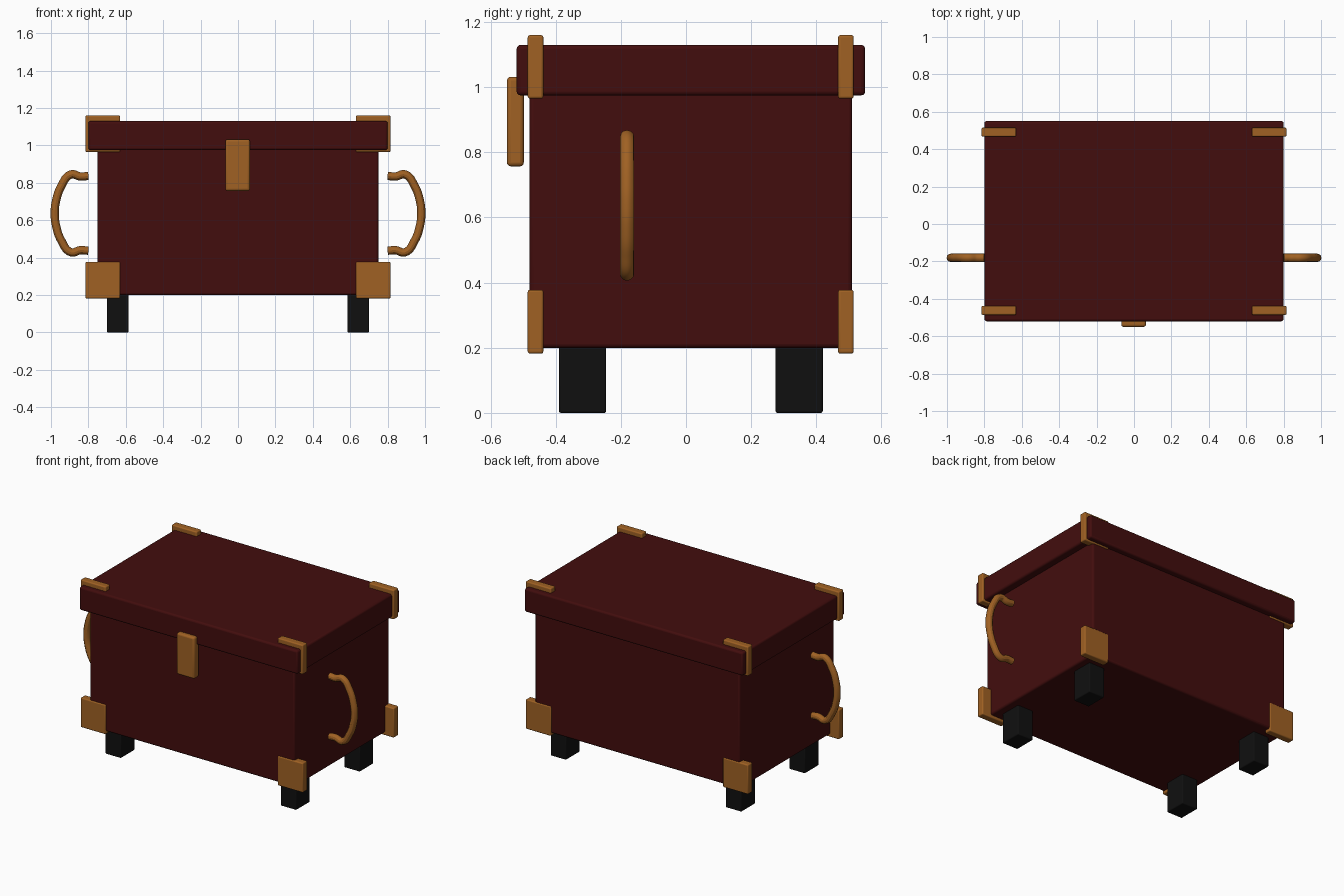
import bpy

cube = bpy.data.objects.get("Cube")
if cube:
    bpy.data.objects.remove(cube, do_unlink=True)


def material(name, rgb):
    m = bpy.data.materials.new(name)
    m.use_nodes = True
    m.diffuse_color = (*rgb, 1)
    bsdf = next(n for n in m.node_tree.nodes if n.type == 'BSDF_PRINCIPLED')
    bsdf.inputs["Base Color"].default_value = (*rgb, 1)
    return m


red = material("dark red", (0.055, 0.004, 0.004))
bronze = material("bronze", (0.35, 0.12, 0.017))
black = material("black", (0.005, 0.005, 0.005))


def box(name, xs, ys, zs, mat, bevel=0.012):
    """Rounded box spanning the given (low, high) ranges."""
    spans = (xs, ys, zs)
    bpy.ops.mesh.primitive_cube_add(size=1, location=[sum(s) / 2 for s in spans])
    ob = bpy.context.object
    ob.name = name
    ob.scale = [s[1] - s[0] for s in spans]
    bpy.ops.object.transform_apply(location=False, rotation=False, scale=True)
    ob.data.materials.append(mat)
    mod = ob.modifiers.new("Rounded edges", 'BEVEL')
    mod.width = bevel
    mod.segments = 3
    bpy.ops.object.shade_smooth_by_angle()
    return ob


def mirrored(side, low, high):
    return tuple(sorted((side * low, side * high)))


# Chest body, lid and latch
box("body", (-0.75, 0.75), (-0.48, 0.51), (0.2, 0.99), red)
box("lid", (-0.8, 0.8), (-0.52, 0.55), (0.975, 1.13), red)
box("latch", (-0.068, 0.064), (-0.55, -0.498), (0.757, 1.032), bronze)

for side, label in ((-1, "right"), (1, "left")):
    # Feet
    for end, ys in (("front", (-0.39, -0.245)), ("back", (0.275, 0.42))):
        box(f"{end}_{label}_foot", mirrored(side, 0.585, 0.7), ys, (0, 0.21), black, 0.006)

    # Corner plates on the body and the lid
    for end, ys in (("front", (-0.486, -0.438)), ("back", (0.467, 0.515))):
        for level, zs in (("lower", (0.182, 0.378)), ("upper", (0.965, 1.16))):
            box(f"{level}_{end}_{label}_plate", mirrored(side, 0.63, 0.815), ys, zs, bronze, 0.007)

    # Curved carrying handle, upper half of the path mirrored about its middle
    middle = 0.637
    half = [(0.8, 0.2), (0.842, 0.197), (0.893, 0.208), (0.945, 0.145), (0.973, 0.065)]
    path = half + [(0.98, 0)] + [(x, -h) for x, h in reversed(half)]
    curve = bpy.data.curves.new(f"{label}_handle", 'CURVE')
    curve.dimensions = '3D'
    curve.bevel_depth = 0.022
    curve.bevel_resolution = 4
    curve.resolution_u = 8
    curve.use_fill_caps = True
    spline = curve.splines.new('BEZIER')
    spline.bezier_points.add(len(path) - 1)
    for p, (x, h) in zip(spline.bezier_points, path):
        p.co = (side * x, -0.181, middle + h)
        p.handle_left_type = p.handle_right_type = 'AUTO'
    curve.materials.append(bronze)
    handle = bpy.data.objects.new(f"{label}_handle", curve)
    bpy.context.collection.objects.link(handle)
    bpy.ops.object.select_all(action='DESELECT')
    handle.select_set(True)
    bpy.context.view_layer.objects.active = handle
    bpy.ops.object.convert(target='MESH')
    bpy.ops.object.shade_smooth_by_angle()
